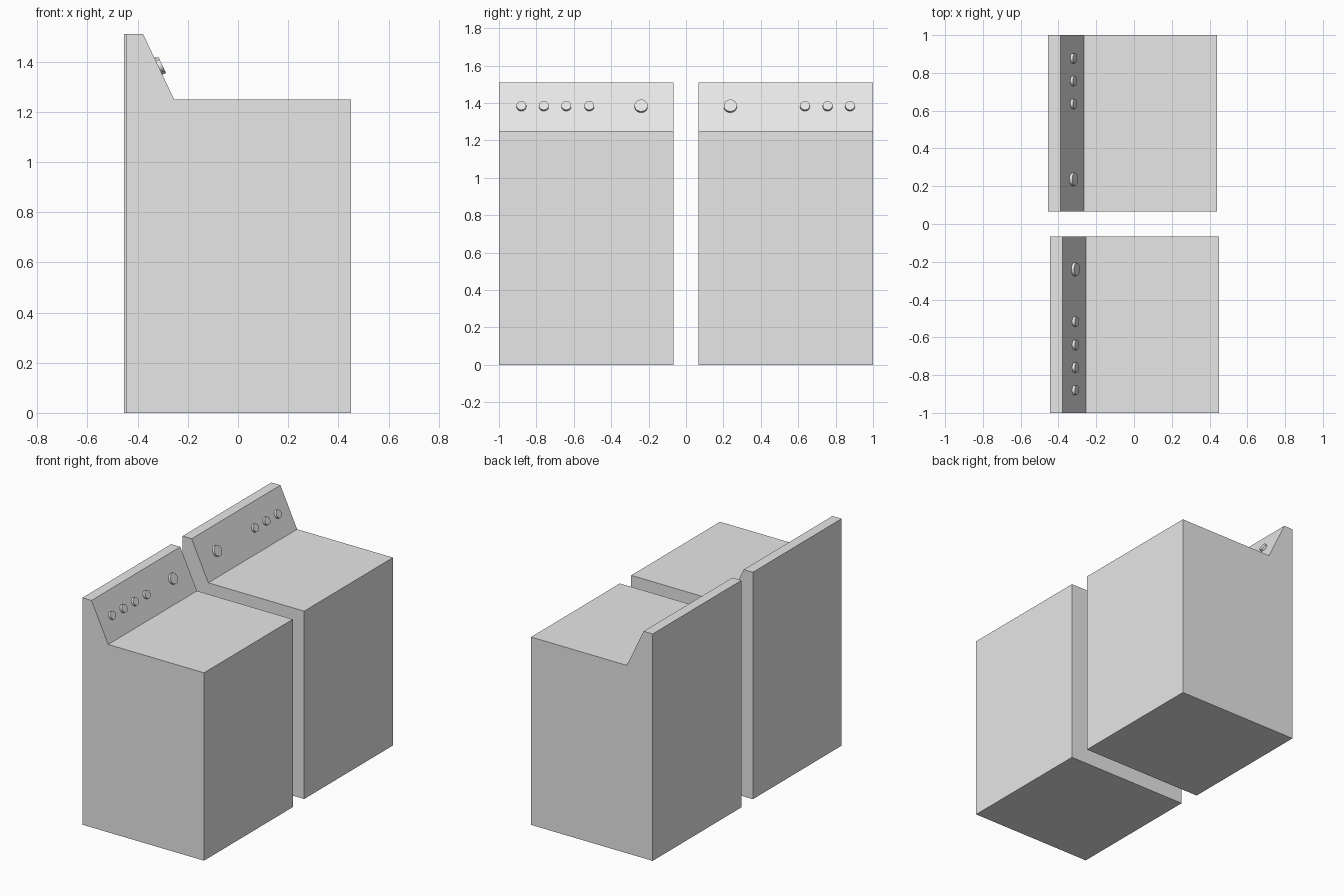
import bpy
import bmesh
from mathutils import Vector

cube = bpy.data.objects.get("Cube")
if cube:
    bpy.data.objects.remove(cube, do_unlink=True)

grey = bpy.data.materials.new("light grey enamel")
grey.use_nodes = True
grey.diffuse_color = (0.8, 0.8, 0.8, 1)
grey.node_tree.nodes["Principled BSDF"].inputs["Base Color"].default_value = (0.8, 0.8, 0.8, 1)

# Side outline of a cabinet with its sloped control panel
PROFILE = [(-0.445, 0), (0.45, 0), (0.45, 1.25), (-0.255, 1.25), (-0.378, 1.51), (-0.445, 1.51)]
slope = Vector((PROFILE[4][0] - PROFILE[3][0], 0, PROFILE[4][1] - PROFILE[3][1]))
normal = Vector((slope.z, 0, -slope.x)).normalized()
panel_mid = Vector((PROFILE[3][0], 0, PROFILE[3][1])) + slope * 0.5


def cabinet(name, shift, y0, y1):
    """Extrude the side outline along y."""
    bm = bmesh.new()
    face = bm.faces.new([bm.verts.new((x + shift, y0, z)) for x, z in PROFILE])
    new = bmesh.ops.extrude_face_region(bm, geom=[face])["geom"]
    bmesh.ops.translate(bm, vec=(0, y1 - y0, 0),
                        verts=[v for v in new if isinstance(v, bmesh.types.BMVert)])
    bmesh.ops.recalc_face_normals(bm, faces=bm.faces)
    mesh = bpy.data.meshes.new(name)
    bm.to_mesh(mesh)
    bm.free()
    mesh.materials.append(grey)
    bpy.context.collection.objects.link(bpy.data.objects.new(name, mesh))


def knob(name, shift, y, radius):
    """Short cylinder standing on the sloped panel."""
    height = 0.024
    centre = panel_mid + normal * 0.004 + Vector((shift, y, 0))
    bpy.ops.mesh.primitive_cylinder_add(vertices=24, radius=radius, depth=height, location=centre,
                                        rotation=normal.to_track_quat('Z', 'Y').to_euler())
    obj = bpy.context.object
    obj.name = name
    obj.data.materials.append(grey)
    bpy.ops.object.shade_smooth_by_angle()


# Machine name, x shift, y range, large dial, small knobs
machines = [
    ("washer", 0, -1, -0.067, -0.24, (-0.88, -0.76, -0.64, -0.517)),
    ("dryer", -0.01, 0.067, 1, 0.237, (0.636, 0.757, 0.877)),
]
for name, shift, y0, y1, dial_y, knob_ys in machines:
    cabinet(name + "_cabinet", shift, y0, y1)
    knob(name + "_dial", shift, dial_y, 0.035)
    for i, y in enumerate(knob_ys):
        knob(f"{name}_knob_{i + 1}", shift, y, 0.026)
